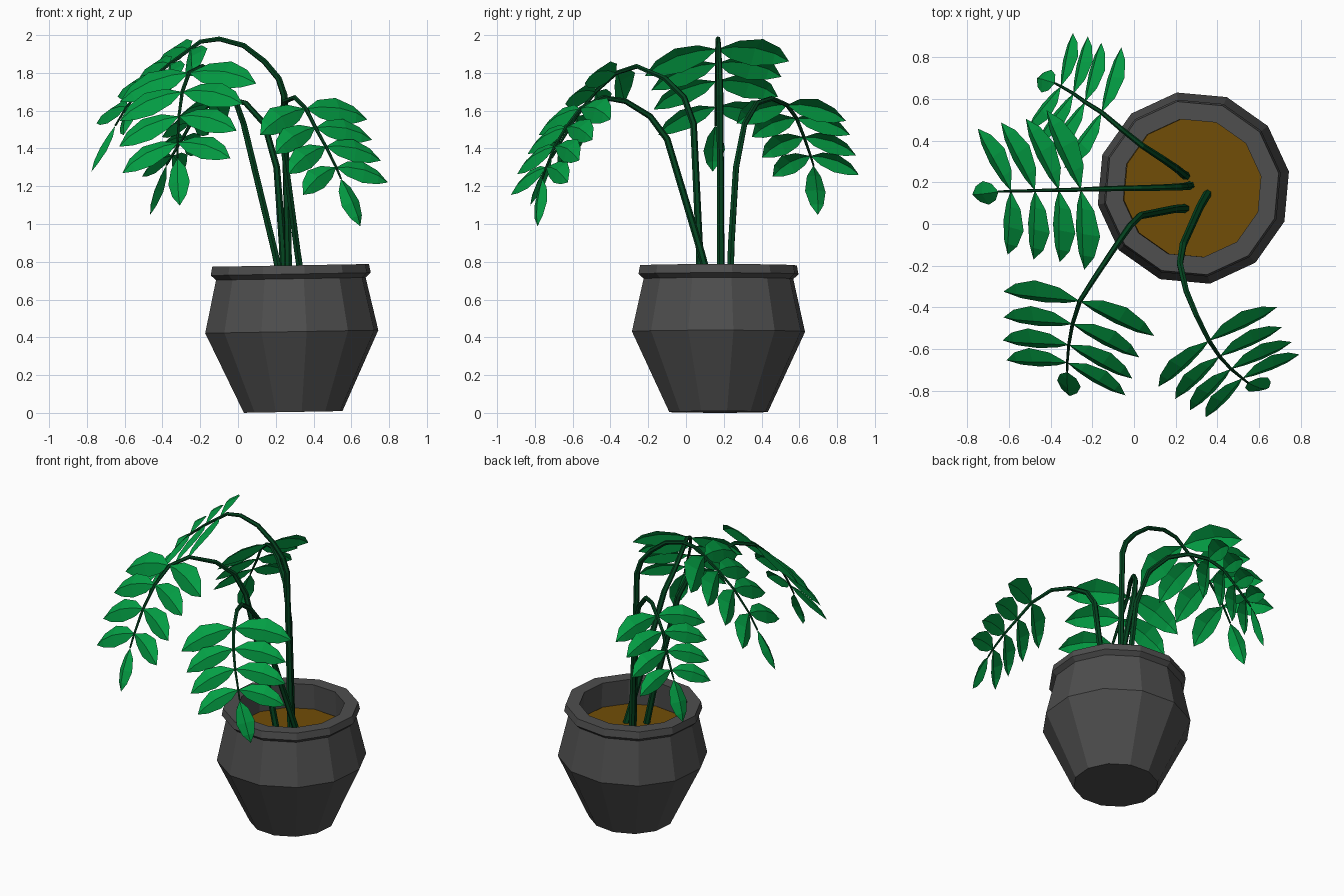
import bpy, bmesh, math
from mathutils import Vector, Matrix

if "Cube" in bpy.data.objects:
    bpy.data.objects.remove(bpy.data.objects["Cube"])

def material(name, rgb):
    m = bpy.data.materials.new(name)
    m.diffuse_color = (*rgb, 1)
    m.use_nodes = True
    m.node_tree.nodes["Principled BSDF"].inputs["Base Color"].default_value = m.diffuse_color
    return m

POT = material("charcoal", (0.076, 0.076, 0.076))
SOIL = material("brown soil", (0.165, 0.075, 0.002))
STEM = material("dark green", (0.001, 0.058, 0.014))
LEAF = material("leaf green", (0.001, 0.345, 0.058))

def add_object(name, bm, mat):
    mesh = bpy.data.meshes.new(name)
    bm.to_mesh(mesh)
    bm.free()
    mesh.materials.append(mat)
    ob = bpy.data.objects.new(name, mesh)
    bpy.context.collection.objects.link(ob)
    return ob

def lathe(name, profile, mat, sides=12, turn=math.radians(9.8)):
    """Rings of (radius, z), capped at both ends, leaning very slightly."""
    bm = bmesh.new()
    rings = [[bm.verts.new((r * math.cos(turn + math.tau * i / sides),
                            r * math.sin(turn + math.tau * i / sides), z))
              for i in range(sides)] for r, z in profile]
    for a, b in zip(rings, rings[1:]):
        for i in range(sides):
            j = (i + 1) % sides
            bm.faces.new((a[i], a[j], b[j], b[i]))
    bm.faces.new(rings[0][::-1])
    bm.faces.new(rings[-1])
    bm.transform(Matrix.Translation((0.292, 0.172, 0.005))
                 @ Matrix.Rotation(math.radians(-1), 4, 'Y'))
    return add_object(name, bm, mat)

# Pot: tapered foot, wide belly, overhanging rim, hollow inside
lathe("pot", [(0.265, 0), (0.465, 0.425), (0.402, 0.705), (0.43, 0.73),
              (0.421, 0.776), (0.335, 0.776), (0.345, 0.56)], POT)
lathe("soil", [(0.338, 0.57), (0.335, 0.61)], SOIL)

# Stems: tapered six-sided tubes
def stem(name, pts):
    cu = bpy.data.curves.new(name, 'CURVE')
    cu.dimensions = '3D'
    cu.bevel_depth = 0.021
    cu.bevel_resolution = 1
    cu.use_fill_caps = True
    sp = cu.splines.new('POLY')
    sp.points.add(len(pts) - 1)
    sp.use_smooth = False
    for k, (p, q) in enumerate(zip(sp.points, pts)):
        p.co = (*q, 1)
        p.radius = 1 - 0.75 * k / (len(pts) - 1)
    tmp = bpy.data.objects.new(name + "_curve", cu)
    bpy.context.collection.objects.link(tmp)
    bpy.context.view_layer.update()
    mesh = bpy.data.meshes.new_from_object(
        tmp.evaluated_get(bpy.context.evaluated_depsgraph_get()))
    bpy.data.objects.remove(tmp)
    mesh.materials.clear()
    mesh.materials.append(STEM)
    bpy.context.collection.objects.link(bpy.data.objects.new(name, mesh))

# Leaflet outline: (position along rib, half width, arch of the rib)
OUTLINE = [(0.22, 0.15, 0.035), (0.52, 0.215, 0.055), (0.8, 0.14, 0.035)]

def leaflet(bm, base, vec, across, bow=0.0):
    """A leaf folded along its midrib, ridge facing up and out; bow bends it sideways."""
    length = vec.length
    d = vec.normalized()
    w = (across - d * across.dot(d)).normalized()
    n = d.cross(w)
    if n.z < 0:
        n = -n
    at = lambda u, v, h: bm.verts.new(
        base + length * (d * u + w * (v - bow * 4 * u * (1 - u)) + n * h))
    start, end = at(0, 0, 0), at(1, 0, -0.02)
    rib = [at(u, 0, h) for u, _, h in OUTLINE]
    for s in (1, -1):
        edge = [at(u, s * v, h - 0.4 * v) for u, v, h in OUTLINE]
        faces = [(start, edge[0], rib[0]), (rib[0], edge[0], edge[1], rib[1]),
                 (rib[1], edge[1], edge[2], rib[2]), (rib[2], edge[2], end)]
        for f in faces:
            bm.faces.new(f if s == 1 else f[::-1])

def frond(name, arch, nodes, tip, side, size):
    """arch: bare stem; nodes: four leaf-pair points and the stem end."""
    pts = [Vector(p) for p in arch + nodes]
    stem(name + "_stem", pts)
    side = Vector(side).normalized()
    bm = bmesh.new()
    first = len(arch)
    droop = (Vector(tip) - pts[first]).normalized()   # all pairs hang alike
    for k, scale in enumerate((1, 0.9, 0.86, 0.79)):
        i = first + k
        for s in (1, -1):
            leaflet(bm, pts[i], (side * s + droop * (0.32 + 0.05 * k)) * size * scale,
                    droop, 0.07)
    leaflet(bm, pts[-1], Vector(tip) - pts[-1], side)
    add_object(name + "_leaves", bm, LEAF)

frond("left_frond",
      [(0.27, 0.185, 0.59), (0.262, 0.183, 1.0), (0.245, 0.18, 1.68), (0.215, 0.178, 1.77),
       (0.14, 0.175, 1.86), (0.03, 0.172, 1.945), (-0.1, 0.17, 1.98), (-0.2, 0.167, 1.965)],
      [(-0.255, 0.165, 1.925), (-0.36, 0.163, 1.85), (-0.475, 0.16, 1.755),
       (-0.59, 0.158, 1.62), (-0.65, 0.155, 1.52)],
      (-0.78, 0.14, 1.28), (-0.23, 0.97, 0.10), 0.395)

frond("back_frond",
      [(0.25, 0.23, 0.59), (0.235, 0.24, 0.9), (0.205, 0.265, 1.3), (0.14, 0.31, 1.53),
       (0.04, 0.375, 1.64), (-0.06, 0.455, 1.665)],
      [(-0.155, 0.535, 1.63), (-0.235, 0.585, 1.56), (-0.29, 0.625, 1.46),
       (-0.35, 0.66, 1.36), (-0.38, 0.675, 1.31)],
      (-0.47, 0.70, 1.05), (0.42, 0.89, 0.02), 0.32)

frond("front_left_frond",
      [(0.25, 0.075, 0.59), (0.195, 0.072, 0.85), (0.03, 0.04, 1.53), (-0.02, -0.01, 1.67),
       (-0.09, -0.11, 1.77), (-0.19, -0.26, 1.835)],
      [(-0.26, -0.37, 1.80), (-0.295, -0.48, 1.70), (-0.313, -0.58, 1.57),
       (-0.32, -0.665, 1.43), (-0.32, -0.71, 1.35)],
      (-0.31, -0.83, 1.10), (0.95, -0.28, 0.13), 0.38)

frond("front_right_frond",
      [(0.355, 0.15, 0.59), (0.315, 0.08, 0.85), (0.235, -0.1, 1.45), (0.22, -0.19, 1.57),
       (0.25, -0.32, 1.65), (0.3, -0.44, 1.67)],
      [(0.36, -0.56, 1.61), (0.41, -0.635, 1.51), (0.465, -0.695, 1.41),
       (0.52, -0.74, 1.30), (0.545, -0.76, 1.24)],
      (0.65, -0.79, 0.99), (0.82, 0.55, 0.12), 0.345)
